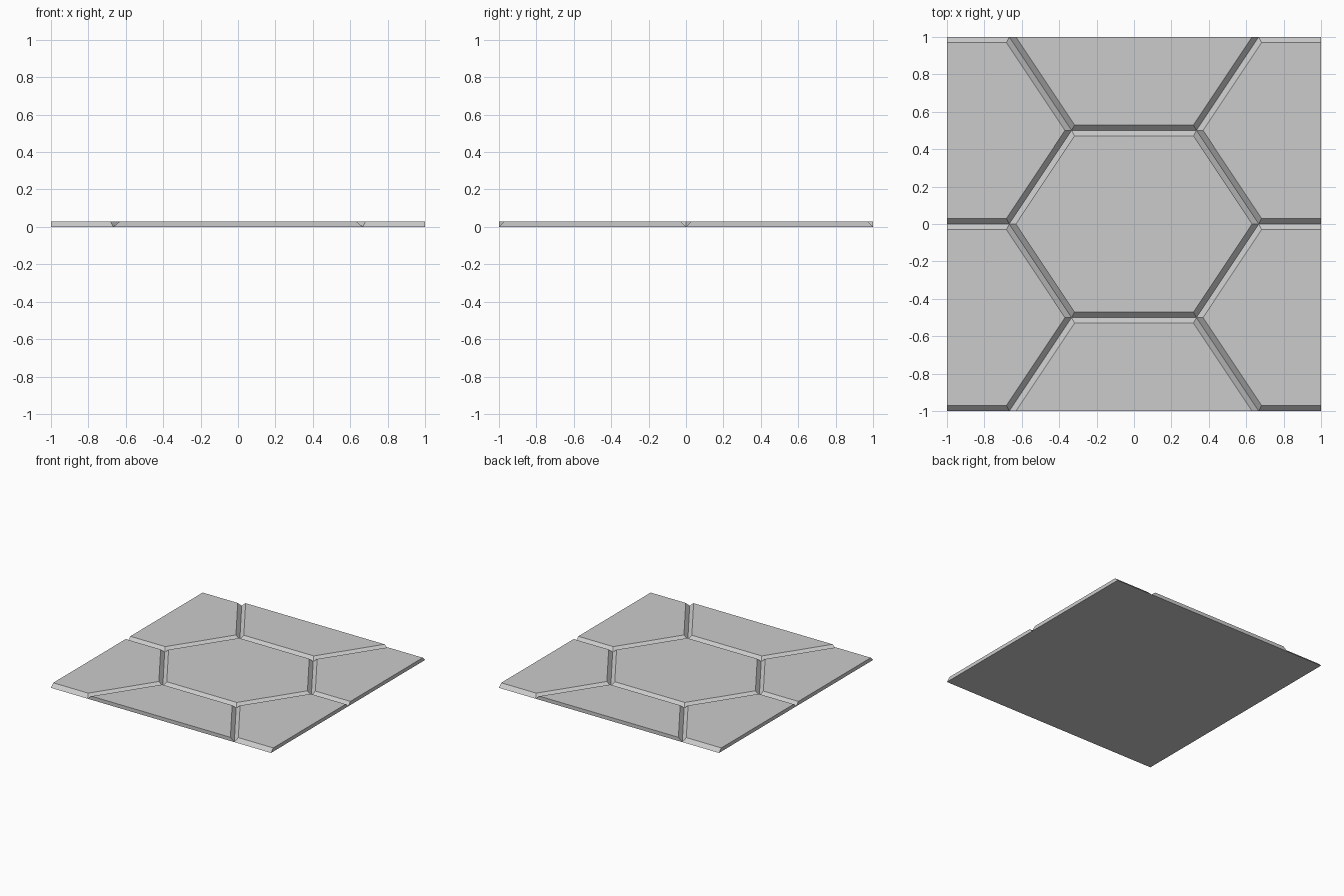
import bpy, bmesh
from mathutils import Vector

if "Cube" in bpy.data.objects:
    bpy.data.objects.remove(bpy.data.objects["Cube"])

H = 0.03                 # tile thickness
TIP, FLAT = 2 / 3, 0.5   # hexagon half width and half depth


def hexagon(cx, cy, tip, corner, flat, z):
    pts = [(tip, 0), (corner, flat), (-corner, flat),
           (-tip, 0), (-corner, -flat), (corner, -flat)]
    return [Vector((cx + x, cy + y, z)) for x, y in pts]


def tile(name, cx, cy):
    """Bevelled hexagonal tile, trimmed to the square panel."""
    bm = bmesh.new()
    low = [bm.verts.new(p) for p in hexagon(cx, cy, TIP, TIP / 2, FLAT, 0)]
    high = [bm.verts.new(p) for p in hexagon(cx, cy, 0.631, 0.318, 0.47, H)]
    bm.faces.new(low[::-1])
    bm.faces.new(high)
    for i in range(6):
        j = (i + 1) % 6
        bm.faces.new((low[i], low[j], high[j], high[i]))
    # Trim at the panel borders and close the cut sides
    for n in (Vector((1, 0, 0)), Vector((-1, 0, 0)),
              Vector((0, 1, 0)), Vector((0, -1, 0))):
        if max(v.co.dot(n) for v in bm.verts) < 1.0001:
            continue
        bmesh.ops.bisect_plane(bm, geom=bm.verts[:] + bm.edges[:] + bm.faces[:],
                               plane_co=n, plane_no=n, clear_outer=True)
        rim = [e for e in bm.edges if e.is_boundary]
        bmesh.ops.holes_fill(bm, edges=rim, sides=0)
    bmesh.ops.recalc_face_normals(bm, faces=bm.faces[:])
    me = bpy.data.meshes.new(name)
    bm.to_mesh(me)
    bm.free()
    bpy.context.collection.objects.link(bpy.data.objects.new(name, me))


# Centre column
tile("centre_tile", 0, 0)
tile("back_tile", 0, 1)
tile("front_tile", 0, -1)

# Half tiles along the left and right borders
for side, x in (("left", -1), ("right", 1)):
    for end, y in (("front", -0.5), ("back", 0.5)):
        tile(f"{side}_{end}_tile", x, y)
